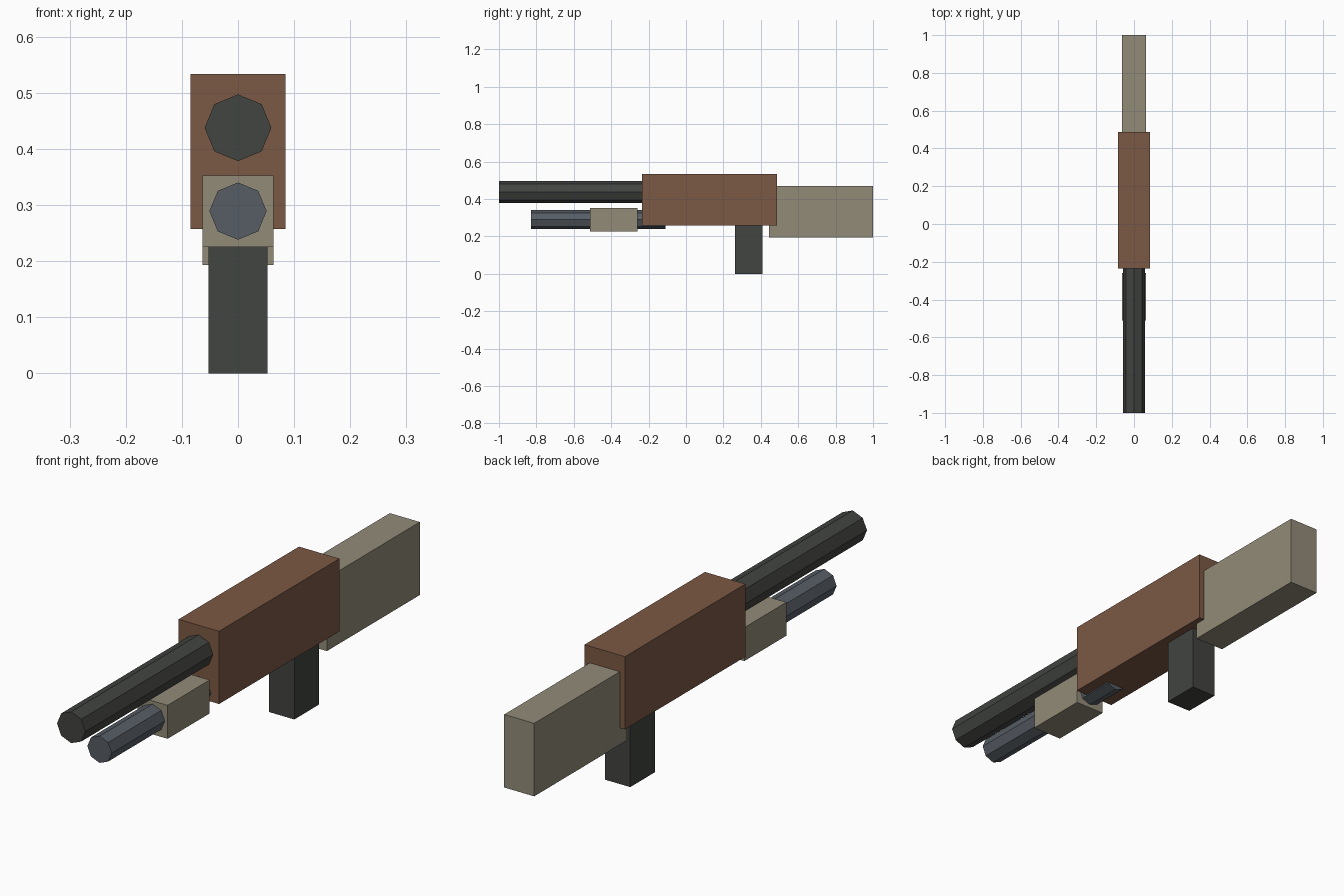
import bpy
import math

if "Cube" in bpy.data.objects:
    bpy.data.objects.remove(bpy.data.objects["Cube"])


def material(name, rgb):
    mat = bpy.data.materials.new(name)
    mat.diffuse_color = (*rgb, 1)
    mat.use_nodes = True
    mat.node_tree.nodes["Principled BSDF"].inputs["Base Color"].default_value = mat.diffuse_color
    return mat


brown = material("brown_metal", (0.20, 0.10, 0.058))
tan = material("tan_furniture", (0.29, 0.26, 0.19))
dark = material("dark_steel", (0.054, 0.058, 0.053))
blue_grey = material("blue_grey_steel", (0.095, 0.11, 0.13))


def box(name, half_width, y0, y1, z0, z1, mat):
    bpy.ops.mesh.primitive_cube_add(size=1, location=(0, (y0 + y1) / 2, (z0 + z1) / 2))
    ob = bpy.context.object
    ob.name = name
    ob.scale = (2 * half_width, y1 - y0, z1 - z0)
    bpy.ops.object.transform_apply(location=False, rotation=False, scale=True)
    ob.data.materials.append(mat)


def rod(name, radius, y0, y1, z, mat):
    bpy.ops.mesh.primitive_cylinder_add(
        vertices=8, radius=radius, depth=y1 - y0,
        location=(0, (y0 + y1) / 2, z), rotation=(math.pi / 2, 0, 0))
    ob = bpy.context.object
    ob.name = name
    ob.data.materials.append(mat)


# Main body, shoulder stock and grip
box("receiver", 0.085, -0.235, 0.487, 0.257, 0.533, brown)
box("stock", 0.063, 0.443, 1.0, 0.193, 0.47, tan)
box("grip", 0.053, 0.262, 0.41, 0.0, 0.275, dark)

# Octagonal barrel, tube below it and sliding fore-end
rod("barrel", 0.0595, -1.0, -0.2, 0.4375, dark)
rod("magazine_tube", 0.051, -0.83, -0.11, 0.289, blue_grey)
box("fore_end", 0.063, -0.512, -0.26, 0.225, 0.352, tan)
